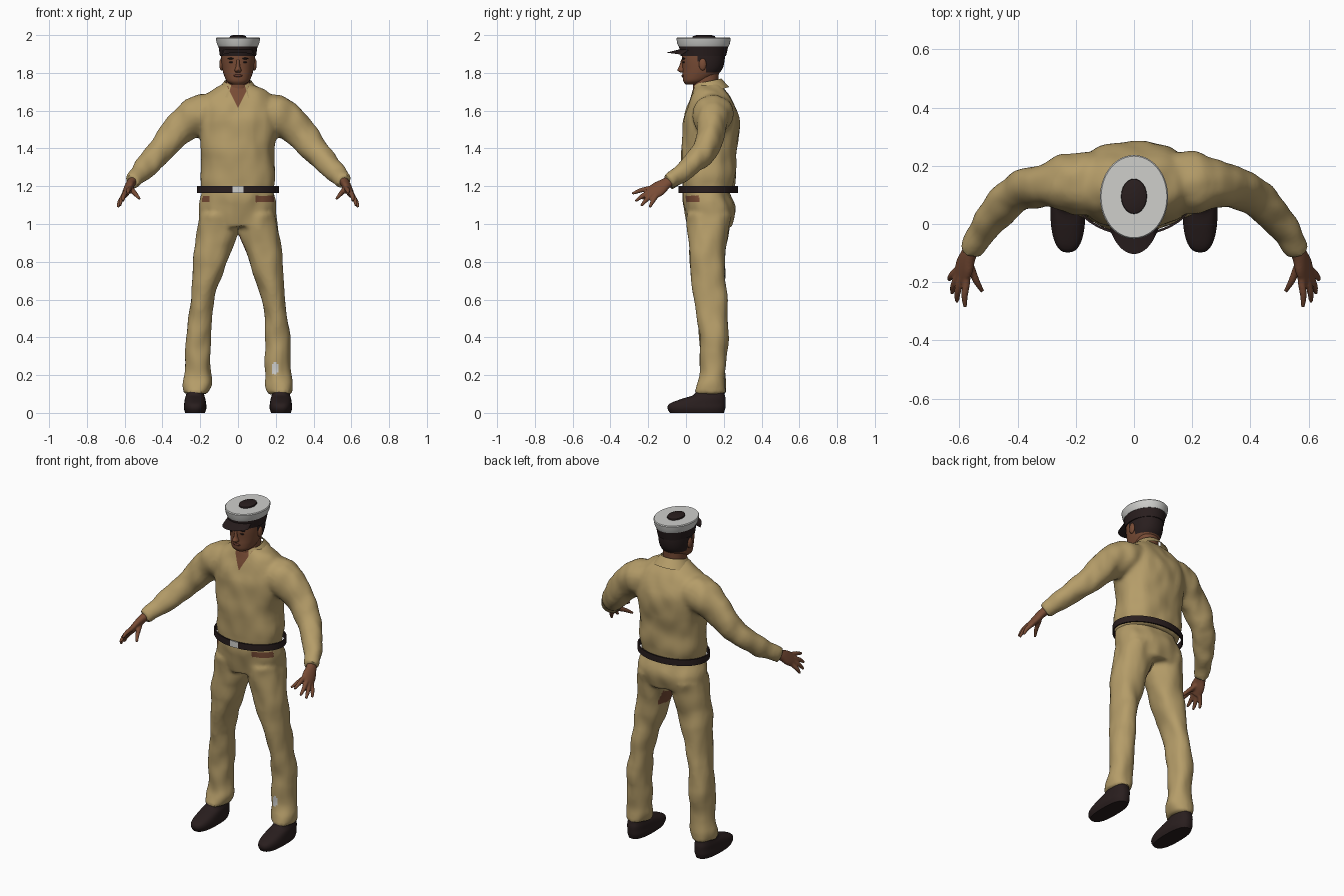
import bpy, bmesh, math
from mathutils import Vector, noise

cube = bpy.data.objects.get("Cube")
if cube:
    bpy.data.objects.remove(cube, do_unlink=True)


def material(name, r, g, b):
    mat = bpy.data.materials.new(name)
    mat.use_nodes = True
    mat.diffuse_color = (r, g, b, 1)
    bsdf = mat.node_tree.nodes["Principled BSDF"]
    bsdf.inputs["Base Color"].default_value = (r, g, b, 1)
    bsdf.inputs["Roughness"].default_value = 0.8
    return mat


KHAKI = material("khaki cloth", .46, .335, .14)
SKIN = material("brown skin", .19, .072, .036)
DARK = material("dark leather", .022, .013, .013)
WHITE = material("cap white", .62, .62, .6)
LIPS = material("lip brown", .13, .042, .028)


def spline(rows, steps):
    """Catmull-Rom interpolation of rows of numbers."""
    out = []
    for i in range(len(rows) - 1):
        a, b, c, d = (rows[max(0, min(len(rows) - 1, k))] for k in range(i - 1, i + 3))
        for s in range(steps):
            t = s / steps
            out.append([q + t * (r - p + t * (2 * p - 5 * q + 4 * r - w + t * (3 * (q - r) + w - p))) / 2
                        for p, q, r, w in zip(a, b, c, d)])
    return out + [list(rows[-1])]


def skin_rings(bm, rings):
    loops = [[bm.verts.new(p) for p in ring] for ring in rings]
    n = len(loops[0])
    for lower, upper in zip(loops, loops[1:]):
        for i in range(n):
            j = (i + 1) % n
            bm.faces.new((lower[i], lower[j], upper[j], upper[i]))
    bm.faces.new(loops[0])
    bm.faces.new(loops[-1])


def stack(bm, rows, steps=4, n=36, power=2.2):
    """Level cross-sections: x, y front, y back, z, half width."""
    rings = []
    for x, front, back, z, rx in spline(rows, steps) if steps > 1 else rows:
        ring = []
        for k in range(n):
            c, s = math.cos(math.tau * k / n), math.sin(math.tau * k / n)
            c, s = (math.copysign(abs(v) ** (2 / power), v) for v in (c, s))
            ring.append((x + rx * c, (front + back) / 2 + (back - front) / 2 * s, z))
        rings.append(ring)
    skin_rings(bm, rings)


def limb(bm, rows, side, mirror=1, steps=4, n=20):
    """Sections across a path: x, y, z, half width, half thickness."""
    rows = spline(rows, steps)
    pts = [Vector(r[:3]) for r in rows]
    rings = []
    for i, row in enumerate(rows):
        t = (pts[min(i + 1, len(pts) - 1)] - pts[max(i - 1, 0)]).normalized()
        u = Vector(side)
        u = (u - t * u.dot(t)).normalized()
        v = t.cross(u)
        ring = []
        for k in range(n):
            a = math.tau * k / n
            p = pts[i] + u * (row[3] * math.cos(a)) + v * (row[4] * math.sin(a))
            ring.append((p.x * mirror, p.y, p.z))
        rings.append(ring)
    skin_rings(bm, rings)


def finish(name, bm, *mats, voxel=0, wrinkle=0):
    bmesh.ops.recalc_face_normals(bm, faces=bm.faces)
    mesh = bpy.data.meshes.new(name)
    bm.to_mesh(mesh)
    bm.free()
    obj = bpy.data.objects.new(name, mesh)
    bpy.context.collection.objects.link(obj)
    for mat in mats:
        mesh.materials.append(mat)
    bpy.ops.object.select_all(action='DESELECT')
    obj.select_set(True)
    bpy.context.view_layer.objects.active = obj
    if voxel:
        fuse = obj.modifiers.new("fuse", 'REMESH')
        fuse.mode, fuse.voxel_size = 'VOXEL', voxel
        relax = obj.modifiers.new("relax", 'SMOOTH')
        relax.iterations = 4
        for mod in ("fuse", "relax"):
            bpy.ops.object.modifier_apply(modifier=mod)
    if wrinkle:
        moves = [v.normal * wrinkle * noise.noise(Vector((v.co.x * 14, v.co.y * 14, v.co.z * 9)))
                 for v in mesh.vertices]
        for v, move in zip(mesh.vertices, moves):
            v.co += move
    bpy.ops.object.shade_smooth_by_angle(angle=math.radians(40))
    return obj


def paint(obj, index, rule, planes=()):
    """Cut clean edges along planes, then recolour the faces a rule picks."""
    bm = bmesh.new()
    bm.from_mesh(obj.data)
    for co, no in planes:
        geom = bm.verts[:] + bm.edges[:] + bm.faces[:]
        bmesh.ops.bisect_plane(bm, geom=geom, plane_co=co, plane_no=no)
    for f in bm.faces:
        if rule(f.calc_center_median()):
            f.material_index = index
    bm.to_mesh(obj.data)
    bm.free()


def blob(name, mat, loc, size):
    bm = bmesh.new()
    bmesh.ops.create_uvsphere(bm, u_segments=16, v_segments=10, radius=1)
    bmesh.ops.scale(bm, vec=size, verts=bm.verts)
    bmesh.ops.translate(bm, vec=loc, verts=bm.verts)
    return finish(name, bm, mat)


def band(name, mat, inner, outer, start, end, thick, n=40):
    """Strip between two curves given as functions of an angle."""
    bm = bmesh.new()
    angles = [math.radians(start + (end - start) * k / n) for k in range(n + 1)]
    rows = [[bm.verts.new(edge(a)) for a in angles] for edge in (inner, outer)]
    for i in range(n):
        bm.faces.new((rows[0][i], rows[0][i + 1], rows[1][i + 1], rows[1][i]))
    bmesh.ops.solidify(bm, geom=bm.faces[:], thickness=thick)
    return finish(name, bm, mat)


# Shirt: torso and sleeves fused, with an open V neck
bm = bmesh.new()
stack(bm, [(0, -.02, .25, 1.165, .187), (0, -.025, .265, 1.25, .2), (0, -.025, .267, 1.35, .192),
           (0, -.022, .278, 1.45, .203), (0, -.015, .283, 1.55, .218), (0, .003, .265, 1.62, .21),
           (0, .025, .235, 1.68, .18), (0, .04, .205, 1.72, .12), (0, .055, .185, 1.745, .075)], power=2.3)
for s in (1, -1):
    limb(bm, [(.1, .14, 1.6, .1, .09), (.2, .14, 1.58, .11, .105), (.3, .135, 1.515, .078, .09),
              (.4, .105, 1.4, .068, .072), (.5, .005, 1.29, .054, .058), (.565, -.095, 1.222, .042, .042)],
         (0, 1, 0), s)
shirt = finish("shirt", bm, KHAKI, SKIN, voxel=.012, wrinkle=.009)
paint(shirt, 1, lambda c: c.y < .09 and c.z > 1.615 and abs(c.x) < .5 * (c.z - 1.615),
      [((0, 0, 1.615), (1, 0, -.5)), ((0, 0, 1.615), (1, 0, .5))])

# Shirt collar
band("collar", KHAKI,
     lambda a: (.073 * math.cos(a), .115 + .073 * math.sin(a), 1.755 + .015 * math.sin(a)),
     lambda a: (.115 * math.cos(a), .12 + .108 * math.sin(a), 1.695 + .03 * math.sin(a)),
     -62, 242, .008)

# Trousers: pelvis and legs fused, with worn patches
bm = bmesh.new()
stack(bm, [(0, -.018, .225, 1.185, .183), (0, -.018, .24, 1.14, .195), (0, -.005, .262, 1.07, .206),
           (0, .01, .24, .985, .2)])
for s in (1, -1):
    stack(bm, [(s * .105, .005, .245, 1.05, .1), (s * .112, .012, .222, .95, .106),
               (s * .147, .02, .205, .8, .091), (s * .19, .047, .215, .6, .064),
               (s * .21, .07, .225, .4, .066), (s * .212, .075, .207, .22, .069),
               (s * .216, .06, .21, .15, .075), (s * .224, .045, .212, .1, .062)])
trousers = finish("trousers", bm, KHAKI, SKIN, WHITE, voxel=.011, wrinkle=.009)
paint(trousers, 1, lambda c: 1.115 < c.z < 1.15 and c.y < .07 and (c.x > .09 or c.x < -.15))
paint(trousers, 1, lambda c: abs(c.x - .035) < .03 and abs(c.z - .9) < .045 and .08 < c.y < .18)
paint(trousers, 2, lambda c: ((c.x - .195) / .018) ** 2 + ((c.z - .235) / .035) ** 2 < 1 and c.y < .14)

# Belt hoop with a pale buckle
bm = bmesh.new()
for z in (1.165, 1.202):
    for r in (.218, .21):
        for k in range(64):
            a = math.tau * k / 64
            bm.verts.new((r * math.cos(a), .118 + (r - .06) * math.sin(a), z))
v = list(bm.verts)
for k in range(64):
    j = (k + 1) % 64
    for p, q in ((0, 2), (2, 3), (3, 1), (1, 0)):
        bm.faces.new((v[p * 64 + k], v[p * 64 + j], v[q * 64 + j], v[q * 64 + k]))
belt = finish("belt", bm, DARK, WHITE)
paint(belt, 1, lambda c: c.y < 0 and abs(c.x) < .028,
      [((.028, 0, 0), (1, 0, 0)), ((-.028, 0, 0), (1, 0, 0))])

# Shoes and hands
fingers = [((.575, -.195, 1.188), (.58, -.285, 1.16)), ((.595, -.192, 1.17), (.608, -.268, 1.12)),
           ((.604, -.18, 1.155), (.625, -.238, 1.095)), ((.608, -.16, 1.145), (.635, -.192, 1.088)),
           ((.56, -.15, 1.18), (.52, -.232, 1.132))]
spread = (-.055, -.095, .075)
for s, label in ((1, "left"), (-1, "right")):
    bm = bmesh.new()
    x = s * .227
    stack(bm, [(x, -.085, .2, 0, .052), (x, -.098, .208, .025, .06), (x, -.085, .21, .05, .058),
               (x, -.02, .21, .075, .054), (x, .04, .205, .095, .048), (x, .055, .2, .125, .042)], power=2.5)
    finish(label + "_shoe", bm, DARK)

    bm = bmesh.new()
    limb(bm, [(.55, -.07, 1.235, .03, .026), (.568, -.105, 1.215, .032, .024),
              (.582, -.145, 1.187, .044, .022), (.595, -.185, 1.16, .04, .017)], spread, s)
    for base, tip in fingers:
        a, b = Vector(base), Vector(tip)
        wrist = a.lerp(Vector((.572, -.12, 1.205)), .5)
        bend = a.lerp(b, .55) + Vector((.004, 0, .004))
        limb(bm, [(*wrist, .013, .013), (*a, .0135, .0135), (*bend, .012, .012), (*b, .007, .007)],
             spread, s, n=12)
    finish(label + "_hand", bm, SKIN, voxel=.005)

# Head with cropped hair, and neck
bm = bmesh.new()
stack(bm, [(0, .0, .07, 1.738, .032), (0, -.014, .11, 1.755, .058), (0, -.018, .16, 1.785, .073),
           (0, -.018, .192, 1.82, .083), (0, -.022, .205, 1.87, .089), (0, -.022, .205, 1.925, .09)])
head = finish("head", bm, SKIN, DARK)
paint(head, 1, lambda c: (c.y > .105 and c.z > 1.803) or (c.y > .06 and c.z > 1.86),
      [((0, .105, 0), (0, 1, 0)), ((0, .06, 0), (0, 1, 0)),
       ((0, 0, 1.803), (0, 0, 1)), ((0, 0, 1.86), (0, 0, 1))])
bm = bmesh.new()
stack(bm, [(0, .045, .17, 1.64, .066), (0, .038, .17, 1.72, .063), (0, .04, .175, 1.82, .064)])
finish("neck", bm, SKIN)

# Face details
bm = bmesh.new()
stack(bm, [(0, -.03, .01, 1.803, .014), (0, -.046, .01, 1.814, .018), (0, -.036, .01, 1.835, .011),
           (0, -.026, .01, 1.87, .009)], n=16)
finish("nose", bm, SKIN)
blob("mouth", LIPS, (0, -.014, 1.785), (.025, .01, .007))
for s, label in ((1, "left"), (-1, "right")):
    blob(label + "_ear", SKIN, (s * .088, .088, 1.845), (.011, .02, .032))
    blob(label + "_eye", DARK, (s * .033, -.01, 1.856), (.014, .008, .005))
    blob(label + "_eyebrow", DARK, (s * .035, -.011, 1.876), (.02, .01, .005))

# Peaked cap
bm = bmesh.new()
stack(bm, [(0, -.028, .212, 1.89, .096), (0, -.038, .225, 1.945, .104)], 1, 48, 2)
finish("cap_band", bm, DARK)
bm = bmesh.new()
stack(bm, [(0, -.04, .226, 1.94, .105), (0, -.046, .232, 1.955, .112), (0, -.051, .237, 1.982, .117),
           (0, -.047, .233, 1.987, .113)], 1, 48, 2)
finish("cap_crown", bm, WHITE)
bm = bmesh.new()
stack(bm, [(0, .033, .157, 1.98, .046), (0, .036, .154, 1.994, .043), (0, .055, .135, 2.0, .028)], 1, 24, 2)
finish("cap_top_button", bm, DARK)
band("cap_visor", DARK,
     lambda a: (.095 * math.cos(a), .092 + .125 * math.sin(a), 1.925),
     lambda a: (.1 * math.cos(a), .09 + .193 * math.sin(a), 1.882 - .025 * math.sin(a)),
     215, 325, .008)
